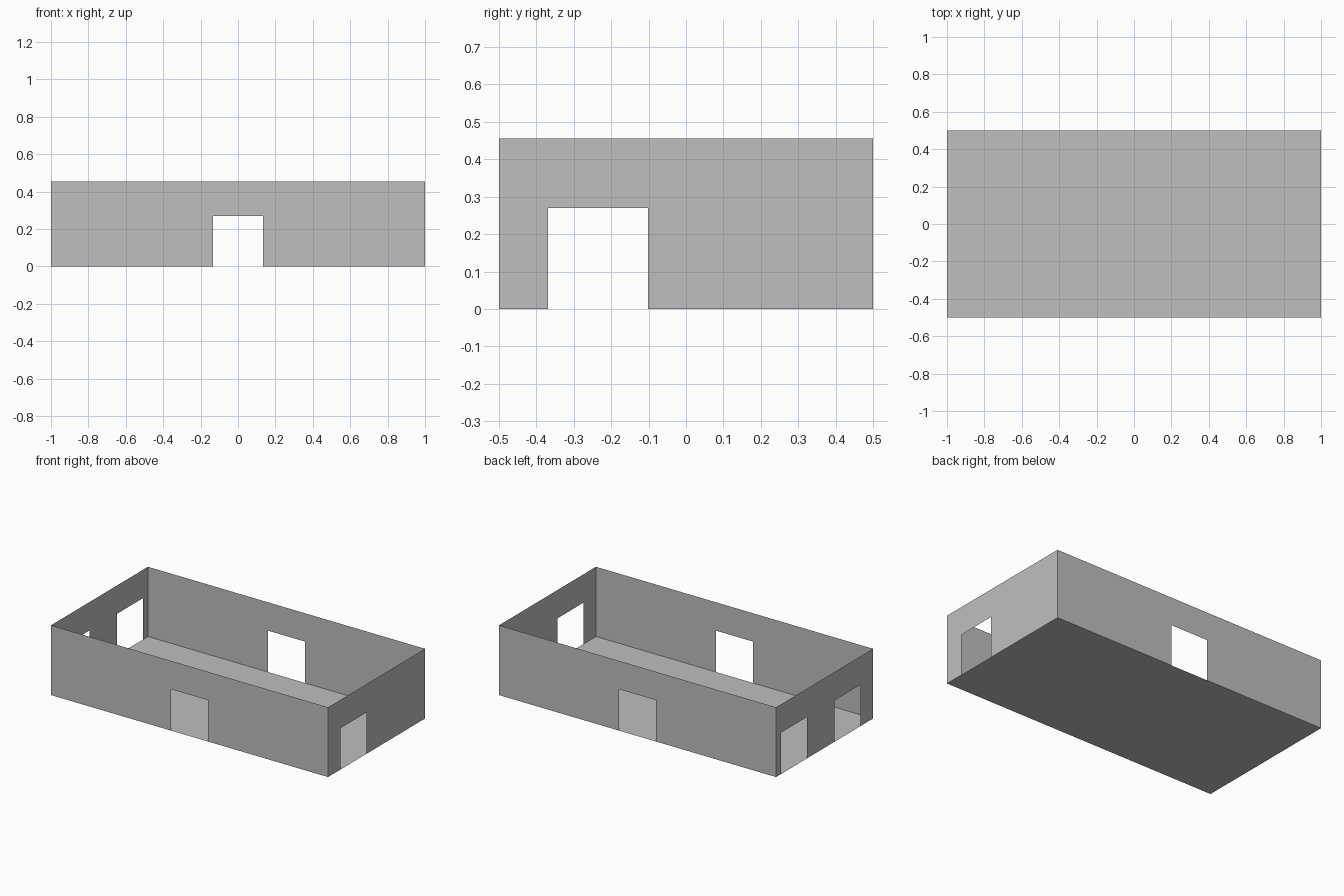
import bpy
import bmesh
from math import radians
from mathutils import Matrix, Vector

cube = bpy.data.objects.get("Cube")
if cube:
    bpy.data.objects.remove(cube, do_unlink=True)

LENGTH, WIDTH, HEIGHT = 2.0, 1.0, 0.455
DOOR_W, DOOR_H = 0.268, 0.27

# One plain grey for the whole building
grey = bpy.data.materials.new("plain_grey")
grey.use_nodes = True
colour = (0.52, 0.52, 0.52, 1)
grey.diffuse_color = colour
grey.node_tree.nodes["Principled BSDF"].inputs["Base Color"].default_value = colour


def sheet(name, points, matrix):
    """Single flat face through the given points."""
    bm = bmesh.new()
    bm.faces.new([bm.verts.new(matrix @ Vector(p)) for p in points])
    mesh = bpy.data.meshes.new(name)
    bm.to_mesh(mesh)
    bm.free()
    mesh.materials.append(grey)
    obj = bpy.data.objects.new(name, mesh)
    bpy.context.collection.objects.link(obj)
    return obj


def wall(name, length, offset, angle, door_centres):
    """Wall outline notched by doorways, facing -y before it is turned."""
    outline = [(-length / 2, 0)]
    for c in sorted(door_centres):
        a, b = c - DOOR_W / 2, c + DOOR_W / 2
        outline += [(a, 0), (a, DOOR_H), (b, DOOR_H), (b, 0)]
    outline += [(length / 2, 0), (length / 2, HEIGHT), (-length / 2, HEIGHT)]
    turn = Matrix.Rotation(radians(angle), 4, "Z")
    return sheet(name, [(x, -offset, z) for x, z in outline], turn)


# Floor, facing up
hx, hy = LENGTH / 2, WIDTH / 2
sheet("floor", [(-hx, -hy, 0), (hx, -hy, 0), (hx, hy, 0), (-hx, hy, 0)], Matrix())

# Long walls with a central doorway each
wall("front_wall", LENGTH, hy, 0, [0])
wall("back_wall", LENGTH, hy, 180, [0])

# End walls: one doorway on the left, two on the right
wall("left_wall", WIDTH, hx, 90, [-0.235])
wall("right_wall", WIDTH, hx, -90, [0.235, -0.314])
